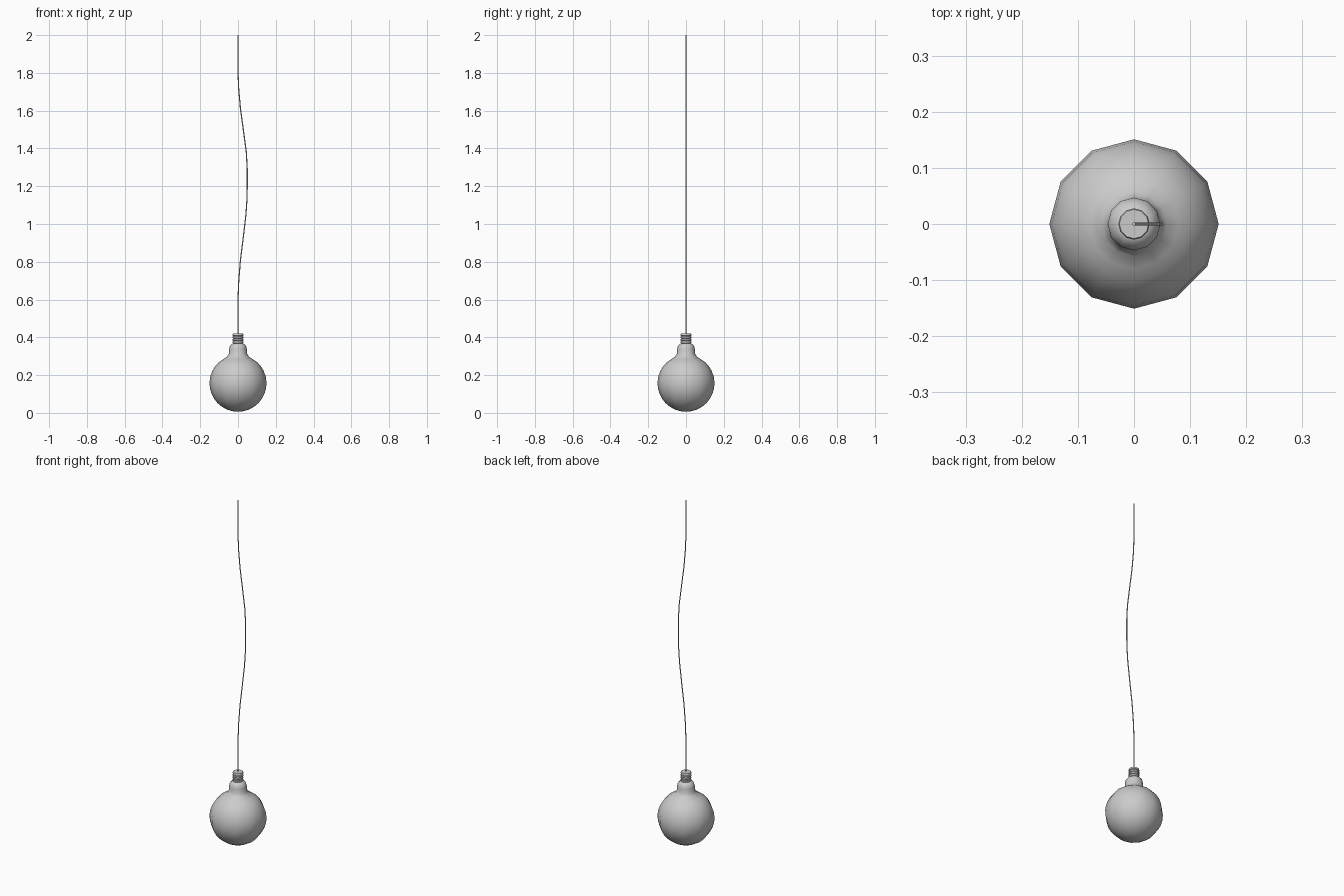
import bpy, bmesh, math

if "Cube" in bpy.data.objects:
    bpy.data.objects.remove(bpy.data.objects["Cube"])

def lathe(name, profile, sides=12):
    """Revolve (radius, z) points about the z axis; zero radius closes to a pole."""
    bm = bmesh.new()
    rings = []
    for r, z in profile:
        n = sides if r > 0 else 1
        rings.append([bm.verts.new((r * math.cos(2 * math.pi * i / sides),
                                    r * math.sin(2 * math.pi * i / sides), z)) for i in range(n)])
    for a, b in zip(rings, rings[1:]):
        for i in range(sides):
            j = (i + 1) % sides
            quad = [a[i % len(a)], a[j % len(a)], b[j % len(b)], b[i % len(b)]]
            bm.faces.new(list(dict.fromkeys(quad)))
    bmesh.ops.recalc_face_normals(bm, faces=bm.faces[:])
    me = bpy.data.meshes.new(name)
    bm.to_mesh(me)
    bm.free()
    ob = bpy.data.objects.new(name, me)
    bpy.context.collection.objects.link(ob)
    bpy.ops.object.select_all(action='DESELECT')
    ob.select_set(True)
    bpy.context.view_layer.objects.active = ob
    bpy.ops.object.shade_smooth_by_angle(angle=math.radians(50))
    return ob

# Glass globe flowing into the neck
R, zc = 0.151, 0.157
globe = [(0, 0.006)]
for k in range(1, 13):
    t = math.radians(11.5 * k)
    globe.append((R * math.sin(t), zc - R * math.cos(t)))
globe += [(0.080, 0.283), (0.058, 0.298), (0.048, 0.314), (0.047, 0.338),
          (0.043, 0.354), (0.034, 0.364), (0.025, 0.369), (0, 0.369)]
lathe("glass_bulb", globe)

# Ribbed screw base
base = [(0, 0.366), (0.023, 0.366)]
pitch = 0.0135
for k in range(4):
    z = 0.368 + k * pitch
    base += [(0.028, z + 0.002), (0.028, z + 0.009), (0.024, z + 0.011), (0.024, z + 0.0125)]
base[-2:] = [(0.026, 0.421), (0, 0.421)]
lathe("screw_base", base)

# Hanging cord with a gentle bow
path = [(0, 0.415), (0, 0.60), (0.004, 0.70), (0.013, 0.81), (0.028, 0.93), (0.042, 1.05),
        (0.048, 1.14), (0.049, 1.21), (0.049, 1.29), (0.044, 1.38), (0.028, 1.50),
        (0.013, 1.61), (0.004, 1.71), (0, 1.80), (0, 2.0)]
cu = bpy.data.curves.new("cord", 'CURVE')
cu.dimensions = '3D'
cu.bevel_depth = 0.003
cu.bevel_resolution = 1
cu.use_fill_caps = True
sp = cu.splines.new('POLY')
sp.points.add(len(path) - 1)
for p, (x, z) in zip(sp.points, path):
    p.co = (x, 0, z, 1)
bpy.context.collection.objects.link(bpy.data.objects.new("cord", cu))
